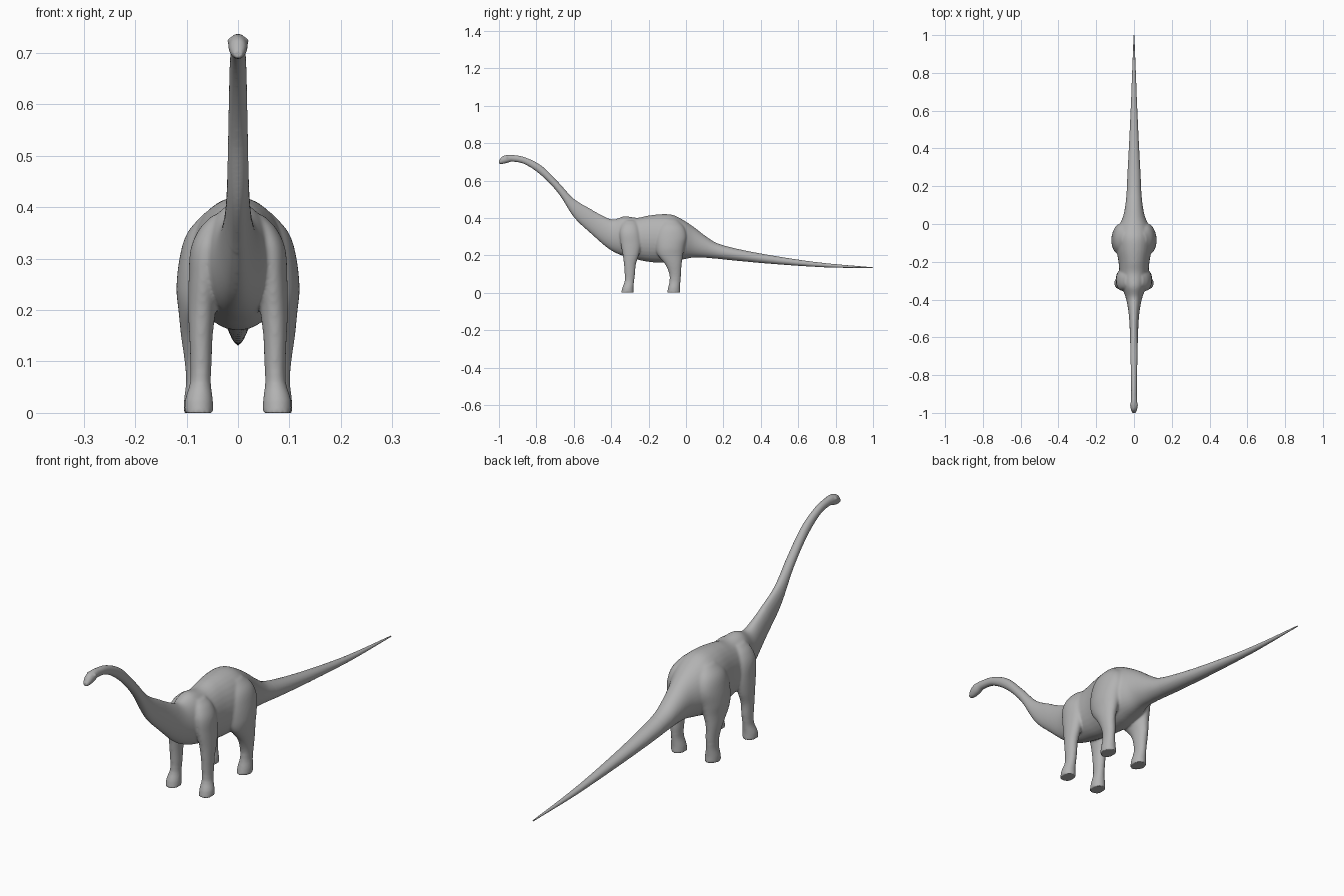
import bpy
import bmesh
from math import cos, sin, pi
from mathutils import Vector

cube = bpy.data.objects.get("Cube")
if cube:
    bpy.data.objects.remove(cube)

skin = bpy.data.materials.new("grey_skin")
skin.use_nodes = True
skin.diffuse_color = (0.45, 0.45, 0.45, 1)
skin.node_tree.nodes["Principled BSDF"].inputs["Base Color"].default_value = skin.diffuse_color


def smooth_rows(rows, step):
    """Resample a table along its first column with a smooth spline."""
    def slope(i, k):
        a, b = rows[max(i - 1, 0)], rows[min(i + 1, len(rows) - 1)]
        return (b[k] - a[k]) / (b[0] - a[0])

    result = []
    for i in range(len(rows) - 1):
        a, b = rows[i], rows[i + 1]
        gap = b[0] - a[0]
        count = max(2, round(gap / step))
        for j in range(count):
            t = j / count
            row = [a[0] + gap * t]
            for k in range(1, len(a)):
                row.append(a[k] * (1 + 2 * t) * (1 - t) ** 2
                           + b[k] * t * t * (3 - 2 * t)
                           + gap * slope(i, k) * t * (1 - t) ** 2
                           - gap * slope(i + 1, k) * t * t * (1 - t))
            result.append(row)
    result.append(list(rows[-1]))
    return result


def loft(bm, rings):
    """Skin closed rings of points and cap both ends."""
    loops = [[bm.verts.new(p) for p in ring] for ring in rings]
    n = len(loops[0])
    for lower, upper in zip(loops, loops[1:]):
        for i in range(n):
            j = (i + 1) % n
            bm.faces.new((lower[i], lower[j], upper[j], upper[i]))
    bm.faces.new(loops[0][::-1])
    bm.faces.new(loops[-1])


def oval(centre, across, along, sides=32):
    return [centre + across * cos(2 * pi * i / sides) + along * sin(2 * pi * i / sides)
            for i in range(sides)]


def finish(bm, name):
    bmesh.ops.recalc_face_normals(bm, faces=bm.faces)
    mesh = bpy.data.meshes.new(name)
    bm.to_mesh(mesh)
    bm.free()
    mesh.materials.append(skin)
    obj = bpy.data.objects.new(name, mesh)
    bpy.context.collection.objects.link(obj)
    bpy.ops.object.select_all(action="DESELECT")
    obj.select_set(True)
    bpy.context.view_layer.objects.active = obj
    return obj


# Head, neck, torso and tail: y, top, underside, half width
spine = [
    (-1, .705, .69, .009), (-.985, .727, .688, .016), (-.96, .736, .693, .019),
    (-.93, .737, .701, .016), (-.86, .724, .686, .015), (-.77, .677, .624, .017),
    (-.68, .588, .528, .019), (-.6, .503, .405, .021), (-.51, .448, .318, .025),
    (-.44, .41, .255, .033), (-.39, .391, .22, .044), (-.33, .409, .194, .064),
    (-.26, .401, .177, .076), (-.2, .413, .165, .082), (-.13, .42, .16, .094),
    (-.07, .416, .166, .096), (-.02, .392, .177, .084), (.04, .353, .188, .058),
    (.1, .307, .187, .046), (.16, .268, .182, .04), (.26, .238, .172, .035),
    (.45, .201, .155, .025), (.72, .161, .137, .013), (1, .136, .131, .002),
]

# Limbs from the ground up: z, x, y, half width, half length
front_leg = [
    (0, .076, -.313, .028, .033), (.025, .076, -.311, .027, .03),
    (.06, .073, -.303, .02, .025), (.1, .072, -.3, .021, .028),
    (.15, .072, -.3, .023, .032), (.2, .07, -.295, .027, .043),
    (.26, .066, -.295, .03, .054), (.32, .06, -.3, .032, .054),
    (.36, .048, -.3, .026, .044), (.385, .035, -.3, .014, .03),
]
hind_leg = [
    (0, .077, -.066, .028, .035), (.025, .078, -.064, .027, .032),
    (.06, .08, -.059, .021, .029), (.1, .081, -.058, .023, .032),
    (.15, .084, -.067, .027, .044), (.2, .079, -.083, .037, .067),
    (.24, .074, -.085, .046, .077), (.3, .069, -.08, .045, .083),
    (.35, .058, -.08, .041, .07), (.39, .04, -.085, .025, .04),
]

trunk_rings = [
    (y, oval(Vector((0, y, (top + low) / 2)), Vector((width, 0, 0)),
             Vector((0, 0, (top - low) / 2))))
    for y, top, low, width in smooth_rows(spine, .01)
]
tail_split = .72

# Main body, with limbs on both sides
bm = bmesh.new()
loft(bm, [ring for y, ring in trunk_rings if y < tail_split + .02])
for side in (-1, 1):
    for limb in (front_leg, hind_leg):
        loft(bm, [oval(Vector((side * x, y, z)), Vector((wide, 0, 0)), Vector((0, long, 0)))
                  for z, x, y, wide, long in smooth_rows(limb, .01)])
    # Brow bumps
    brow = bmesh.ops.create_uvsphere(bm, u_segments=12, v_segments=8, radius=.007)
    bmesh.ops.translate(bm, verts=brow["verts"], vec=(side * .014, -.958, .724))
body = finish(bm, "body")

# Fuse the overlapping shapes, then soften the joins
fuse = body.modifiers.new("fuse", "REMESH")
fuse.mode = "VOXEL"
fuse.voxel_size = .004
bpy.ops.object.modifier_apply(modifier=fuse.name)
joins = body.vertex_groups.new(name="joins")
joins.add([v.index for v in body.data.vertices
           if -.5 < v.co.y < .2 and v.co.z > .08], 1, "REPLACE")
soften = body.modifiers.new("soften", "SMOOTH")
soften.factor = .5
soften.iterations = 16
soften.vertex_group = joins.name
bpy.ops.object.modifier_apply(modifier=soften.name)
polish = body.modifiers.new("polish", "SMOOTH")
polish.factor = .5
polish.iterations = 3
bpy.ops.object.modifier_apply(modifier=polish.name)
bpy.ops.object.shade_smooth()

# Thin end of the tail
bm = bmesh.new()
loft(bm, [ring for y, ring in trunk_rings if y > tail_split - .03])
finish(bm, "tail_tip")
bpy.ops.object.shade_smooth_by_angle()
